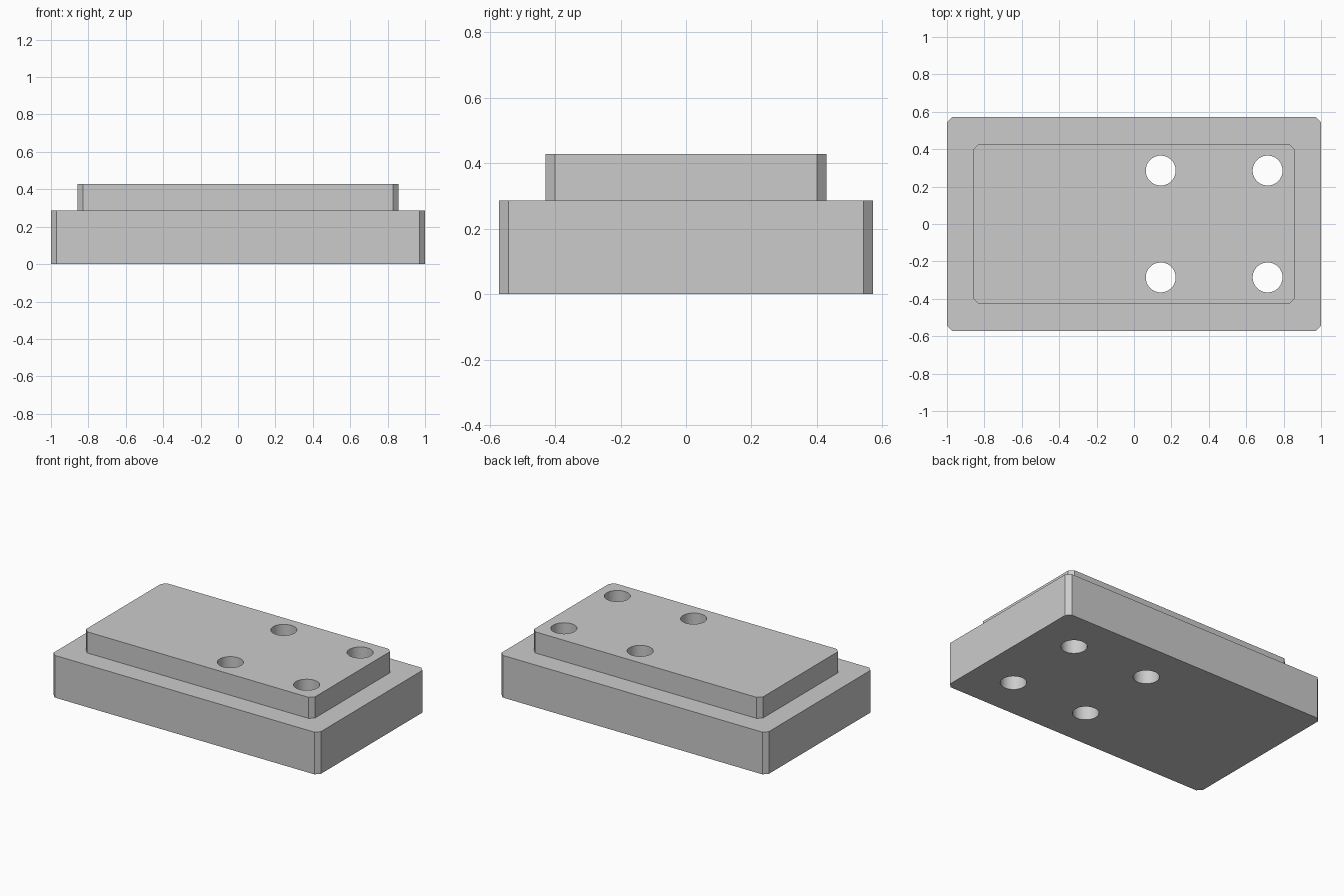
import bpy
import bmesh
import math

cube = bpy.data.objects.get("Cube")
if cube:
    bpy.data.objects.remove(cube, do_unlink=True)

U = 1 / 7  # design module
HOLES = [(x * U, y * U) for x in (1, 5) for y in (-2, 2)]

grey = bpy.data.materials.new("plain_grey")
grey.use_nodes = True
colour = (0.6, 0.6, 0.6, 1)
grey.diffuse_color = colour
grey.node_tree.nodes["Principled BSDF"].inputs["Base Color"].default_value = colour


def make_object(name, bm):
    mesh = bpy.data.meshes.new(name)
    bm.to_mesh(mesh)
    bm.free()
    mesh.materials.append(grey)
    obj = bpy.data.objects.new(name, mesh)
    bpy.context.collection.objects.link(obj)
    return obj


def chamfered_block(name, width, depth, bottom, top, chamfer):
    bm = bmesh.new()
    bmesh.ops.create_cube(bm, size=1)
    bmesh.ops.scale(bm, vec=(width, depth, top - bottom), verts=bm.verts)
    bmesh.ops.translate(bm, vec=(0, 0, (bottom + top) / 2), verts=bm.verts)
    upright = [e for e in bm.edges
               if abs(e.verts[0].co.z - e.verts[1].co.z) > 0.01]
    bmesh.ops.bevel(bm, geom=upright, offset=chamfer, segments=1,
                    affect='EDGES')
    return make_object(name, bm)


# Drill cutters for the four through holes
bm = bmesh.new()
for x, y in HOLES:
    made = bmesh.ops.create_cone(bm, cap_ends=True, segments=64,
                                 radius1=0.08, radius2=0.08, depth=2)
    bmesh.ops.translate(bm, vec=(x, y, 0), verts=made["verts"])
cutter = make_object("hole_cutter", bm)
cutter.hide_render = True

# Wide base with a smaller plate standing on it
parts = [
    chamfered_block("base_block", 14 * U, 8 * U, 0, 2 * U, 0.2 * U),
    chamfered_block("raised_plate", 12 * U, 6 * U, 2 * U, 3 * U, 0.2 * U),
]

# Drill both parts, then shade the bores smooth
for obj in parts:
    bpy.ops.object.select_all(action='DESELECT')
    obj.select_set(True)
    bpy.context.view_layer.objects.active = obj
    drill = obj.modifiers.new("drill_holes", 'BOOLEAN')
    drill.operation = 'DIFFERENCE'
    drill.solver = 'EXACT'
    drill.object = cutter
    bpy.ops.object.modifier_apply(modifier=drill.name)
    bpy.ops.object.shade_smooth_by_angle(angle=math.radians(30))

bpy.data.objects.remove(cutter, do_unlink=True)
